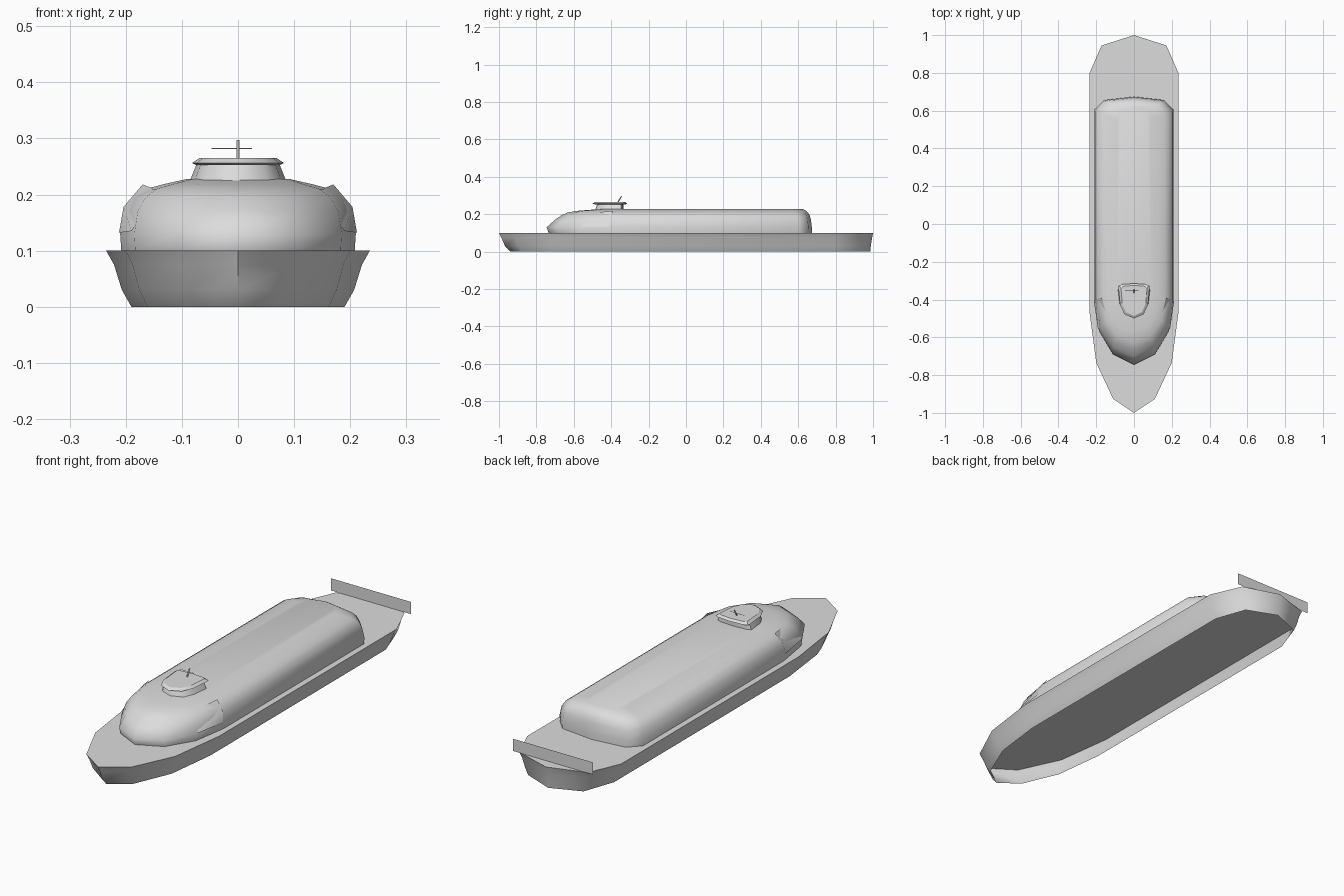
import bpy, bmesh, math
from mathutils import Vector

cube = bpy.data.objects.get("Cube")
if cube:
    bpy.data.objects.remove(cube, do_unlink=True)

grey = bpy.data.materials.new("light_grey")
grey.use_nodes = True
colour = (0.72, 0.72, 0.72, 1)
grey.diffuse_color = colour
grey.node_tree.nodes["Principled BSDF"].inputs["Base Color"].default_value = colour


def finish(name, bm, angle=None):
    bmesh.ops.recalc_face_normals(bm, faces=bm.faces)
    mesh = bpy.data.meshes.new(name)
    bm.to_mesh(mesh)
    bm.free()
    mesh.materials.append(grey)
    obj = bpy.data.objects.new(name, mesh)
    bpy.context.collection.objects.link(obj)
    if angle:
        bpy.ops.object.select_all(action='DESELECT')
        obj.select_set(True)
        bpy.context.view_layer.objects.active = obj
        bpy.ops.object.shade_smooth_by_angle(angle=math.radians(angle))
    return obj


def loft(name, levels, bow, stern, shoulder, angle):
    """Shell of mirrored plan outlines, open below; a level is (z, half width, front y, rear y)."""
    bm = bmesh.new()
    rings = []
    for z, w, front, rear in levels:
        half = [(w * fx, front + (shoulder - front) * t) for fx, t in bow]
        half += [(w * fx, rear - d) for fx, d in stern]
        outline = half + [(-x, y) for x, y in reversed(half) if x > 0]
        rings.append([bm.verts.new((x, y, z)) for x, y in outline])
    n = len(rings[0])
    for low, high in zip(rings, rings[1:]):
        for i in range(n):
            j = (i + 1) % n
            bm.faces.new((low[i], low[j], high[j], high[i]))
    bm.faces.new(rings[-1])
    return finish(name, bm, angle)


def panel(name, points, faces, sides=(1,), angle=None):
    bm = bmesh.new()
    for side in sides:
        verts = [bm.verts.new((x * side, y, z)) for x, y, z in points]
        for f in faces:
            bm.faces.new([verts[i] for i in f][::side])
    return finish(name, bm, angle)


def rod(name, a, b, radius):
    a, b = Vector(a), Vector(b)
    bm = bmesh.new()
    bmesh.ops.create_cone(bm, cap_ends=True, segments=6, radius1=radius,
                          radius2=radius, depth=(b - a).length)
    obj = finish(name, bm)
    obj.location = (a + b) / 2
    obj.rotation_euler = (b - a).to_track_quat('Z', 'Y').to_euler()


# Open-bottomed hull with flared sides and flat deck
loft("hull",
     [(0, .19, -.94, .985), (.03, .207, -.968, .988),
      (.075, .221, -.987, .995), (.1, .235, -1, 1)],
     [(0, 0), (.47, .14), (.85, .5), (1, 1)],
     [(1, .2), (.73, .055), (0, 0)], -.47, 60)

# Long rounded passenger cabin
loft("cabin",
     [(.1, .208, -.735, .674), (.13, .21, -.745, .673), (.17, .203, -.70, .668),
      (.195, .187, -.665, .661), (.21, .165, -.63, .65),
      (.219, .13, -.57, .64), (.228, .09, -.45, .625)],
     [(0, 0), (.53, .16), (.88, .52), (1, 1)],
     [(1, .07), (.76, .018), (0, 0)], -.40, 60)

# Cowl flaring out behind the front shoulders of the cabin
panel("shoulder_cowl",
      [(.14, -.51, .206), (.17, -.39, .218), (.204, -.40, .178),
       (.212, -.41, .132), (.19, -.56, .135)],
      [(0, 1, 2), (0, 2, 4), (2, 3, 4)], sides=(1, -1), angle=60)

# Wheelhouse and its overhanging roof
house_bow = [(0, 0), (.62, .14), (.9, .45), (1, 1)]
house_stern = [(1, .012), (.75, .004), (0, 0)]
loft("wheelhouse", [(.224, .086, -.485, -.335), (.254, .074, -.475, -.335)],
     house_bow, house_stern, -.35, 50)
loft("wheelhouse_roof",
     [(.253, .076, -.49, -.322), (.256, .082, -.5, -.315), (.265, .069, -.487, -.325)],
     house_bow, house_stern, -.34, 30)

# Raked mast and crossbar
rod("mast", (0, -.365, .262), (0, -.345, .296), .003)
rod("mast_crossbar", (-.047, -.35, .282), (.025, -.35, .282), .001)

# Upright board across the stern
panel("stern_board",
      [(-.2, .95, .1), (.2, .95, .1), (.2, .95, .155), (-.2, .95, .155)],
      [(0, 1, 2, 3)])
